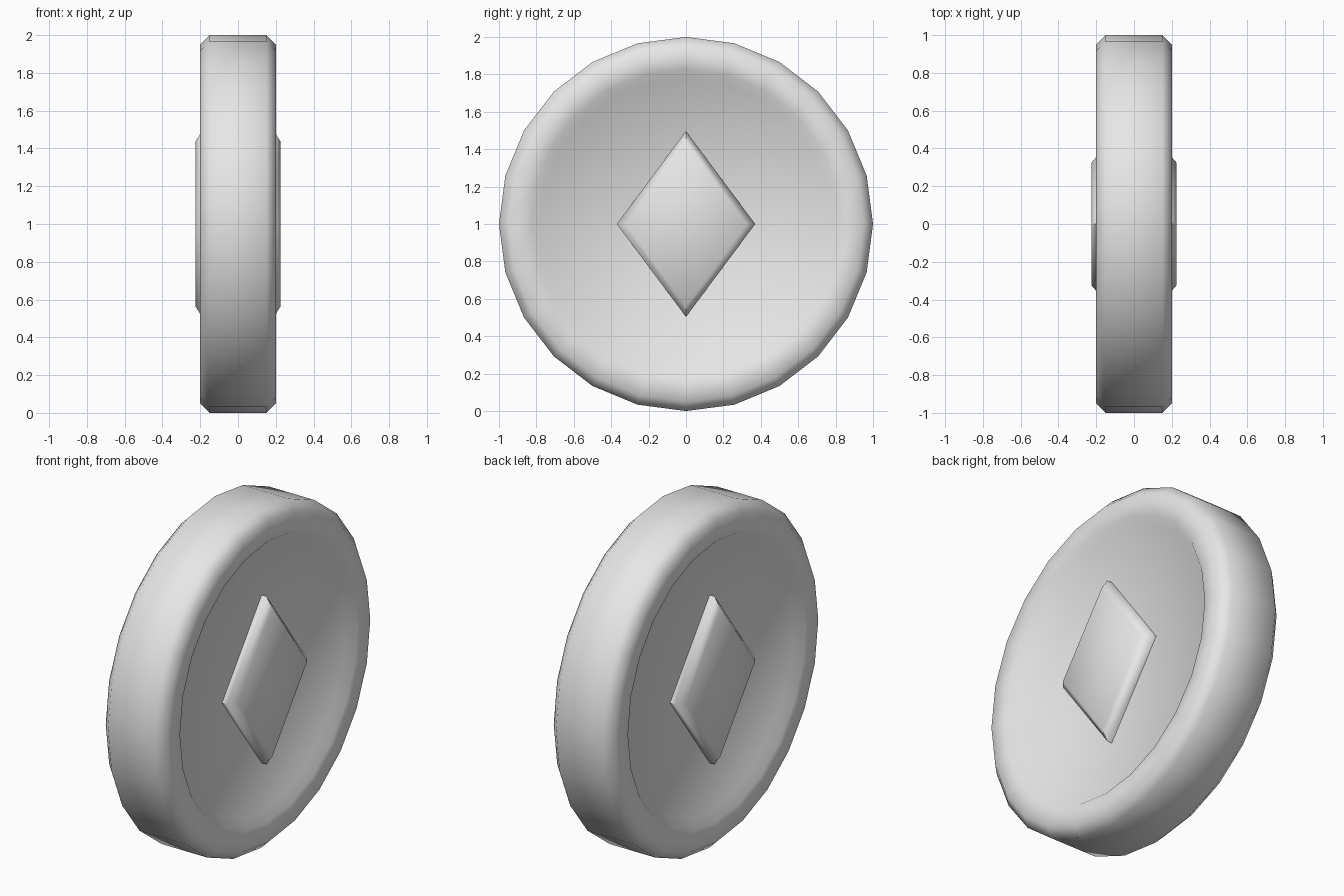
import bpy, bmesh, math

if "Cube" in bpy.data.objects:
    bpy.data.objects.remove(bpy.data.objects["Cube"])

grey = bpy.data.materials.new("light grey")
grey.diffuse_color = (0.8, 0.8, 0.8, 1)
grey.use_nodes = True
grey.node_tree.nodes["Principled BSDF"].inputs["Base Color"].default_value = grey.diffuse_color


def lofted(name, rings, location):
    """Bridge equal-length rings of points and cap both ends."""
    bm = bmesh.new()
    loops = [[bm.verts.new(p) for p in ring] for ring in rings]
    n = len(loops[0])
    for a, b in zip(loops, loops[1:]):
        for i in range(n):
            j = (i + 1) % n
            bm.faces.new((a[i], a[j], b[j], b[i]))
    bm.faces.new(loops[0])
    bm.faces.new(loops[-1])
    bmesh.ops.recalc_face_normals(bm, faces=bm.faces)
    mesh = bpy.data.meshes.new(name)
    bm.to_mesh(mesh)
    bm.free()
    mesh.materials.append(grey)
    obj = bpy.data.objects.new(name, mesh)
    obj.location = location
    bpy.context.collection.objects.link(obj)
    bpy.ops.object.select_all(action='DESELECT')
    obj.select_set(True)
    bpy.context.view_layer.objects.active = obj
    bpy.ops.object.shade_smooth_by_angle(angle=math.radians(60))
    return obj


def circle(x, r, sides=24):
    return [(x, r * math.sin(2 * math.pi * i / sides),
             r * math.cos(2 * math.pi * i / sides)) for i in range(sides)]


def diamond(x, half_y, half_z):
    return [(x, 0, half_z), (x, half_y, 0), (x, 0, -half_z), (x, -half_y, 0)]


# Coin: bevelled rim around a shallow recess on both faces
half = [(0.155, 0.78), (0.2, 0.828), (0.2, 0.95), (0.15, 1.0)]  # (x, radius)
profile = [(-x, r) for x, r in half] + half[::-1]
lofted("coin_disc", [circle(x, r) for x, r in profile], (0, 0, 1))

# Raised bevelled diamond on each face
for side, label in ((1, "right"), (-1, "left")):
    rings = [diamond(side * x, y, z) for x, y, z in
             ((0.14, 0.37, 0.497), (0.187, 0.37, 0.497), (0.225, 0.325, 0.437))]
    lofted(label + "_diamond", rings, (0, 0, 1))
